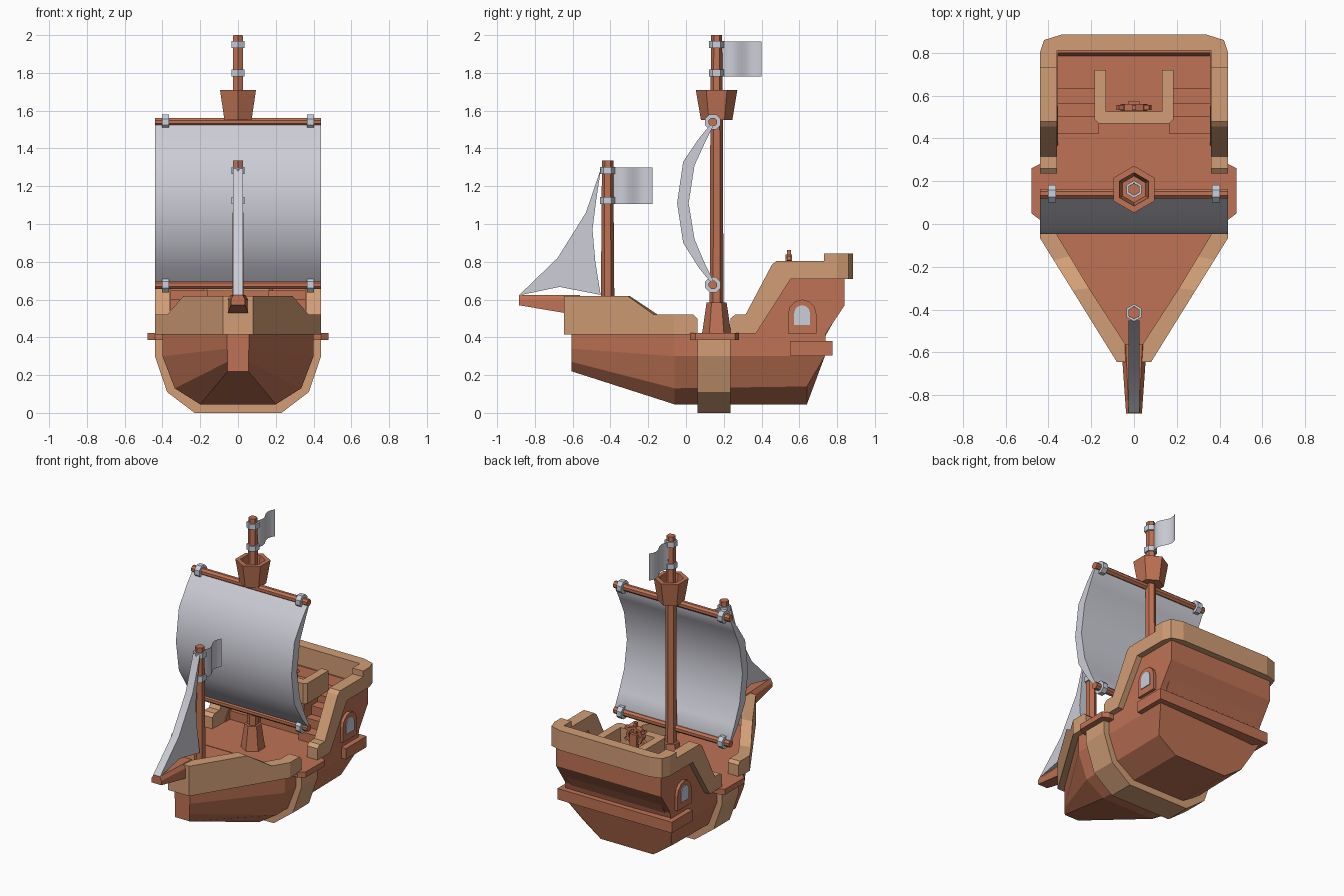
import bpy, bmesh, math
from mathutils import Matrix, Vector

cube = bpy.data.objects.get("Cube")
if cube:
    bpy.data.objects.remove(cube)


def material(name, rgb):
    m = bpy.data.materials.new(name)
    m.use_nodes = True
    m.diffuse_color = (*rgb, 1)
    m.node_tree.nodes["Principled BSDF"].inputs["Base Color"].default_value = (*rgb, 1)
    return m


WOOD = material("red_brown_wood", (0.52, 0.17, 0.09))
TRIM = material("tan_wood", (0.64, 0.34, 0.18))
CLOTH = material("grey_cloth", (0.61, 0.61, 0.68))
METAL = material("pale_metal", (0.58, 0.62, 0.70))


def finish(name, bm, mat, smooth=False):
    bmesh.ops.recalc_face_normals(bm, faces=bm.faces[:])
    me = bpy.data.meshes.new(name)
    bm.to_mesh(me)
    bm.free()
    me.materials.append(mat)
    if smooth:
        me.polygons.foreach_set("use_smooth", [True] * len(me.polygons))
        me.set_sharp_from_angle(angle=math.radians(45))
    ob = bpy.data.objects.new(name, me)
    bpy.context.collection.objects.link(ob)
    return ob


def loft(name, rings, mat, smooth=False):
    """Bridge closed rings of equal length and cap both ends."""
    bm = bmesh.new()
    vs = [[bm.verts.new(p) for p in r] for r in rings]
    n = len(rings[0])
    for a, b in zip(vs, vs[1:]):
        for i in range(n):
            j = (i + 1) % n
            bm.faces.new((a[i], a[j], b[j], b[i]))
    bm.faces.new(vs[0])
    bm.faces.new(vs[-1][::-1])
    return finish(name, bm, mat, smooth)


def prism(name, pts, axis, lo, hi, mat, smooth=False):
    """Extrude a 2D outline along x, y or z."""
    def place(p, t):
        q = list(p)
        q.insert("xyz".index(axis), t)
        return q
    return loft(name, [[place(p, t) for p in pts] for t in (lo, hi)], mat, smooth)


def box(name, x, y, z, mat):
    return prism(name, [(x[0], y[0]), (x[1], y[0]), (x[1], y[1]), (x[0], y[1])], "z", *z, mat)


def pole(name, x, y, levels, mat, sides=6):
    """Upright many-sided post through (z, radius) levels, corners on the y axis."""
    step = math.tau / sides
    return loft(name, [[(x + r * math.sin(i * step), y + r * math.cos(i * step), z)
                        for i in range(sides)] for z, r in levels], mat)


def both(half):
    """Mirror a half outline, ordered from bottom to top, across x."""
    return half + [(-p[0], *p[1:]) for p in reversed(half)]


# Hull
loft("hull", [both(s) for s in (
    [(0.055, -0.605, 0.22), (0.056, -0.605, 0.27), (0.057, -0.605, 0.34), (0.058, -0.605, 0.42)],
    [(0.2, -0.06, 0.045), (0.335, -0.06, 0.13), (0.4, -0.06, 0.3), (0.4, -0.06, 0.42)],
    [(0.2, 0.64, 0.045), (0.335, 0.64, 0.14), (0.4, 0.735, 0.3), (0.4, 0.74, 0.42)])], WOOD)
prism("hull_rib", both([(0.23, 0), (0.375, 0.11), (0.44, 0.3), (0.44, 0.39)]), "y", 0.06, 0.235, TRIM)
prism("side_platform", both([(0.44, 0.02), (0.48, 0.05), (0.48, 0.26), (0.44, 0.28)]),
      "z", 0.385, 0.423, WOOD)
box("stern_band", (-0.435, 0.435), (0.55, 0.775), (0.305, 0.38), WOOD)

# Bow rail: outer point, inner point and top height along one side
stations = [((0.08, -0.645), (0.035, -0.57), 0.62), ((0.288, -0.31), (0.21, -0.3), 0.62),
            ((0.375, -0.17), (0.3, -0.15), 0.52), ((0.44, -0.065), (0.36, -0.05), 0.52),
            ((0.44, 0.04), (0.36, 0.04), 0.52), ((0.44, 0.06), (0.36, 0.06), 0.5)]
rings = []
for s, part in ((-1, stations[::-1]), (1, stations)):
    for o, i, top in part:
        rings.append([(s * o[0], o[1], 0.415), (s * o[0], o[1], top),
                      (s * i[0], i[1], top), (s * i[0], i[1], 0.415)])
loft("bow_rail", rings, TRIM)

# Aft castle: side walls, rails, windows and stairs
rail = [(0.235, 0.42), (0.235, 0.5), (0.26, 0.52), (0.315, 0.52), (0.455, 0.785), (0.48, 0.805),
        (0.76, 0.805), (0.76, 0.71), (0.555, 0.71), (0.37, 0.42)]
wall = [(0.36, 0.41), (0.55, 0.712), (0.84, 0.712), (0.84, 0.57), (0.74, 0.42)]
stairs = [(0.42, 0.41), (0.42, 0.48), (0.5, 0.48), (0.5, 0.54), (0.56, 0.54), (0.56, 0.6),
          (0.63, 0.6), (0.63, 0.65), (0.82, 0.65), (0.82, 0.55), (0.74, 0.41)]


def arch(w, z0, z1):
    """Round-topped outline around the window centre."""
    return [(0.615 - w, z0), (0.615 + w, z0)] + [
        (0.615 + w * math.cos(a), z1 - w + w * math.sin(a))
        for a in (math.pi * k / 6 for k in range(7))]


for s, side in ((1, "left"), (-1, "right")):
    prism(f"{side}_castle_rail", rail, "x", s * 0.36, s * 0.44, TRIM)
    prism(f"{side}_castle_wall", wall, "x", s * 0.355, s * 0.4, WOOD)
    prism(f"{side}_stairs", stairs, "x", s * 0.165, s * 0.358, WOOD)
    prism(f"{side}_window_frame", arch(0.075, 0.42, 0.6), "x", s * 0.39, s * 0.42, WOOD)
    prism(f"{side}_window_pane", arch(0.042, 0.465, 0.57), "x", s * 0.418, s * 0.425, METAL)
prism("upper_deck", [(0.48, 0.41), (0.48, 0.65), (0.82, 0.65), (0.82, 0.55), (0.74, 0.41)],
      "x", -0.165, 0.165, WOOD)
prism("transom", [(0.73, 0.41), (0.8, 0.712), (0.84, 0.712), (0.84, 0.57), (0.74, 0.42)],
      "x", -0.36, 0.36, WOOD)
prism("stern_rail", both([(0.36, 0.81), (0.36, 0.73), (0.44, 0.73), (0.44, 0.8),
                          (0.42, 0.86), (0.34, 0.885)]), "z", 0.71, 0.845, TRIM)

# Helm with its guard rail and wheel
prism("helm_rail", both([(0.13, 0.525), (0.13, 0.72), (0.185, 0.72), (0.185, 0.49), (0.165, 0.47)]),
      "z", 0.645, 0.785, TRIM)
box("helm_post", (-0.025, 0.025), (0.55, 0.575), (0.64, 0.79), WOOD)
bm = bmesh.new()
for k in range(3):
    bmesh.ops.create_cube(bm, size=1, matrix=Matrix.Translation((0, 0.545, 0.775))
                          @ Matrix.Rotation(k * math.pi / 3, 4, "Y")
                          @ Matrix.Diagonal((0.02, 0.022, 0.175, 1)))
wheel_ring = []
for k in range(8):
    d = Vector((math.cos(k * math.tau / 8), 0, math.sin(k * math.tau / 8)))
    c = Vector((0, 0.545, 0.775))
    wheel_ring.append([bm.verts.new(c + d * r + Vector((0, t, 0)))
                       for r, t in ((0.045, -0.017), (0.064, -0.017), (0.064, 0.017), (0.045, 0.017))])
for k in range(8):
    a, b = wheel_ring[k], wheel_ring[(k + 1) % 8]
    for i in range(4):
        j = (i + 1) % 4
        bm.faces.new((a[i], a[j], b[j], b[i]))
finish("steering_wheel", bm, WOOD)

# Bowsprit
loft("bowsprit", [[(-w, y, z), (w, y, z), (w, y, 0.6), (0.65 * w, y, 0.625), (-0.65 * w, y, 0.625),
                   (-w, y, 0.6)] for y, w, z in ((-0.885, 0.037, 0.57), (-0.56, 0.06, 0.515))], WOOD)

# Masts and lookout basket
MAIN, FORE = 0.162, -0.415
pole("main_mast", 0, MAIN, [(0.42, 0.037), (1.6, 0.033), (2.0, 0.029)], WOOD)
pole("main_mast_foot", 0, MAIN, [(0.42, 0.077), (0.585, 0.053)], WOOD)
pole("lookout_basket", 0, MAIN, [(1.55, 0.083), (1.71, 0.11), (1.71, 0.078), (1.6, 0.062)], WOOD)
pole("fore_mast", 0, FORE, [(0.42, 0.037), (1.335, 0.03)], WOOD)


# Cloth flags held by mast bands
def flag(name, y, z0, z1):
    bm = bmesh.new()
    cols = []
    for k in range(9):
        t = k / 8
        x = 0.018 * math.sin(math.tau * t)
        cols.append([bm.verts.new((x, y + 0.03 + 0.207 * t, z)) for z in (z0, z1)])
    for a, b in zip(cols, cols[1:]):
        bm.faces.new((a[0], b[0], b[1], a[1]))
    finish(name, bm, CLOTH, True)


for label, y, bands in (("main", MAIN, (1.8, 1.95)), ("fore", FORE, (1.125, 1.283))):
    flag(f"{label}_flag", y, bands[0] - 0.02, bands[1] + 0.015)
    for k, z in enumerate(bands):
        pole(f"{label}_mast_band_{k + 1}", 0, y, [(z - 0.018, 0.041), (z + 0.018, 0.041)], METAL)


# Yards with end bands
def octagon(y, z, r):
    return [(y + r * math.cos(a), z + r * math.sin(a))
            for a in (math.pi * (k + 0.5) / 4 for k in range(8))]


for label, z in (("upper", 1.54), ("lower", 0.678)):
    prism(f"{label}_yard", octagon(0.142, z, 0.024), "x", -0.44, 0.44, WOOD)
    for s, side in ((1, "left"), (-1, "right")):
        prism(f"{label}_{side}_yard_band", octagon(0.142, z, 0.044), "x", s * 0.365, s * 0.402, METAL)

# Billowing main sail and fore jib
prism("main_sail", [(0.14, 1.54), (0.07, 1.455), (-0.015, 1.33), (-0.047, 1.11), (-0.015, 0.9),
                    (0.07, 0.765), (0.14, 0.68), (0.145, 0.7), (0.1, 0.79), (0.045, 0.92),
                    (0.014, 1.11), (0.045, 1.31), (0.1, 1.43), (0.145, 1.52)],
      "x", -0.439, 0.439, CLOTH, True)
prism("fore_jib", [(-0.45, 1.295), (-0.53, 1.06), (-0.68, 0.82), (-0.885, 0.622), (-0.67, 0.667),
                   (-0.452, 0.625), (-0.48, 0.8), (-0.495, 0.97), (-0.475, 1.13)],
      "x", -0.026, 0.026, CLOTH, True)
